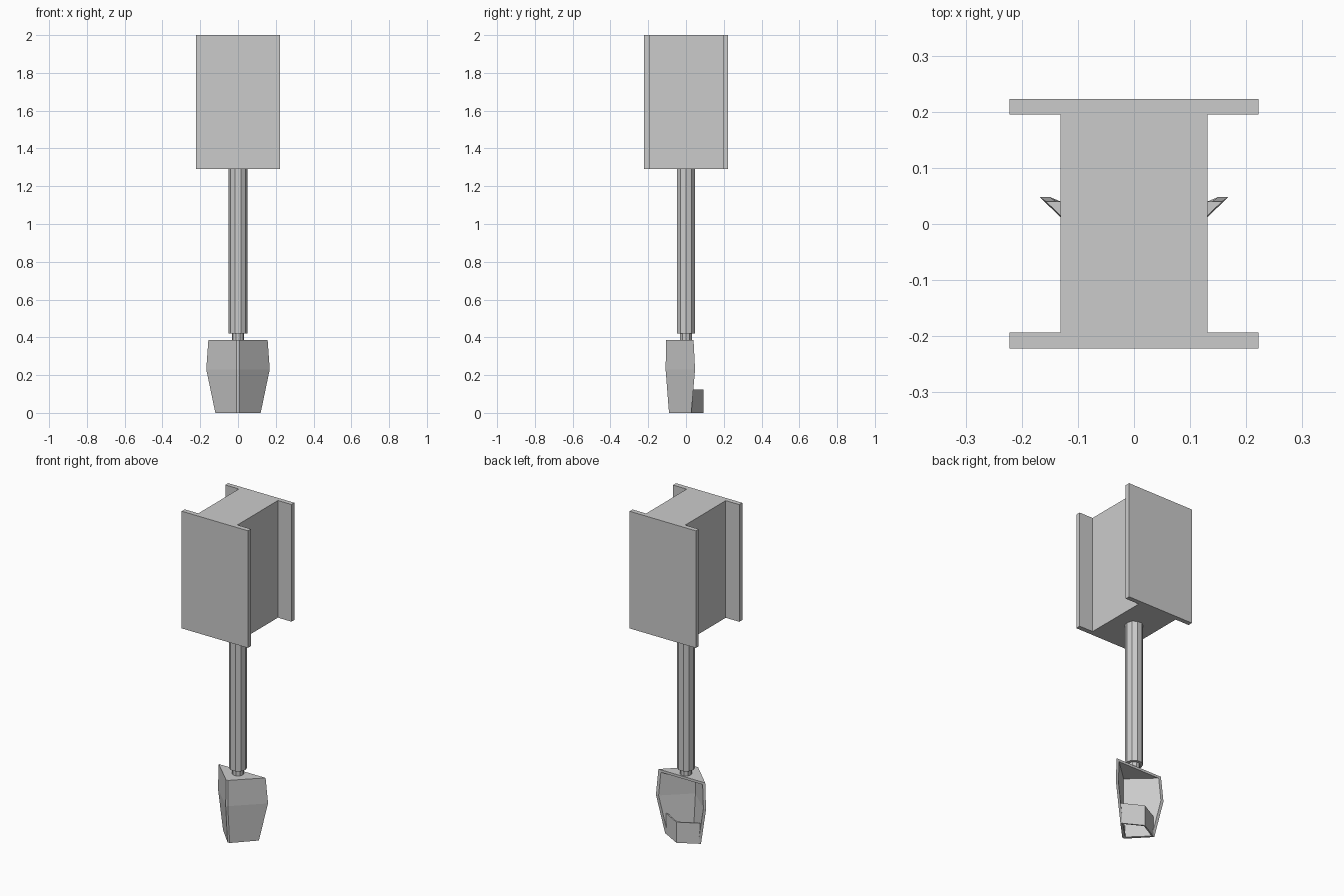
import bpy, bmesh, math

if "Cube" in bpy.data.objects:
    bpy.data.objects.remove(bpy.data.objects["Cube"])


def loft(name, rings):
    """Closed solid through matching rings of (x, y, z) points."""
    bm = bmesh.new()
    loops = [[bm.verts.new(p) for p in ring] for ring in rings]
    n = len(loops[0])
    for low, high in zip(loops, loops[1:]):
        for i in range(n):
            j = (i + 1) % n
            bm.faces.new((low[i], low[j], high[j], high[i]))
    bm.faces.new(loops[0][::-1])
    bm.faces.new(loops[-1])
    bmesh.ops.recalc_face_normals(bm, faces=bm.faces)
    mesh = bpy.data.meshes.new(name)
    bm.to_mesh(mesh)
    bm.free()
    obj = bpy.data.objects.new(name, mesh)
    bpy.context.collection.objects.link(obj)
    return obj


def prism(name, outline, z0, z1):
    return loft(name, [[(x, y, z) for x, y in outline] for z in (z0, z1)])


def mirrored(half):
    """Complete an outline from its +x half."""
    return half + [(-x, y) for x, y in reversed(half) if x > 0]


def polygon(radius, sides=10):
    return [(radius * math.cos(2 * math.pi * i / sides),
             radius * math.sin(2 * math.pi * i / sides)) for i in range(sides)]


# Spool-shaped block at the top: web with two wide flanges
prism("spool_block", mirrored([
    (0.222, -0.222), (0.222, -0.193), (0.131, -0.193),
    (0.131, 0.195), (0.222, 0.195), (0.222, 0.223)]), 1.29, 2.0)

# Ten-sided shaft and the narrower neck below it
prism("shaft", polygon(0.05), 0.42, 1.29)
prism("neck", polygon(0.033), 0.37, 0.42)

# V-shaped hollow scoop, open at the back and bottom
WALL = 0.018
NOSE = 0.007
rings = []
for z, width, back, front in ((0.0, 0.12, 0.028, -0.09),
                              (0.23, 0.168, 0.048, -0.108),
                              (0.385, 0.157, 0.04, -0.105)):
    outline = [(-width, back), (-NOSE, front), (NOSE, front), (width, back),
               (width - WALL, back), (0, front + WALL), (-width + WALL, back)]
    rings.append([(x, y, z) for x, y in outline])
loft("scoop", rings)

# Plate closing the top of the scoop between its walls
prism("scoop_top", [(-0.139, 0.04), (0, -0.087), (0.139, 0.04)], 0.37, 0.385)

# Thin bent plate closing the lower back
prism("back_plate", [(-0.115, 0.028), (0, 0.092), (0.115, 0.028),
                     (0.1, 0.028), (0, 0.083), (-0.1, 0.028)], 0.0, 0.125)
